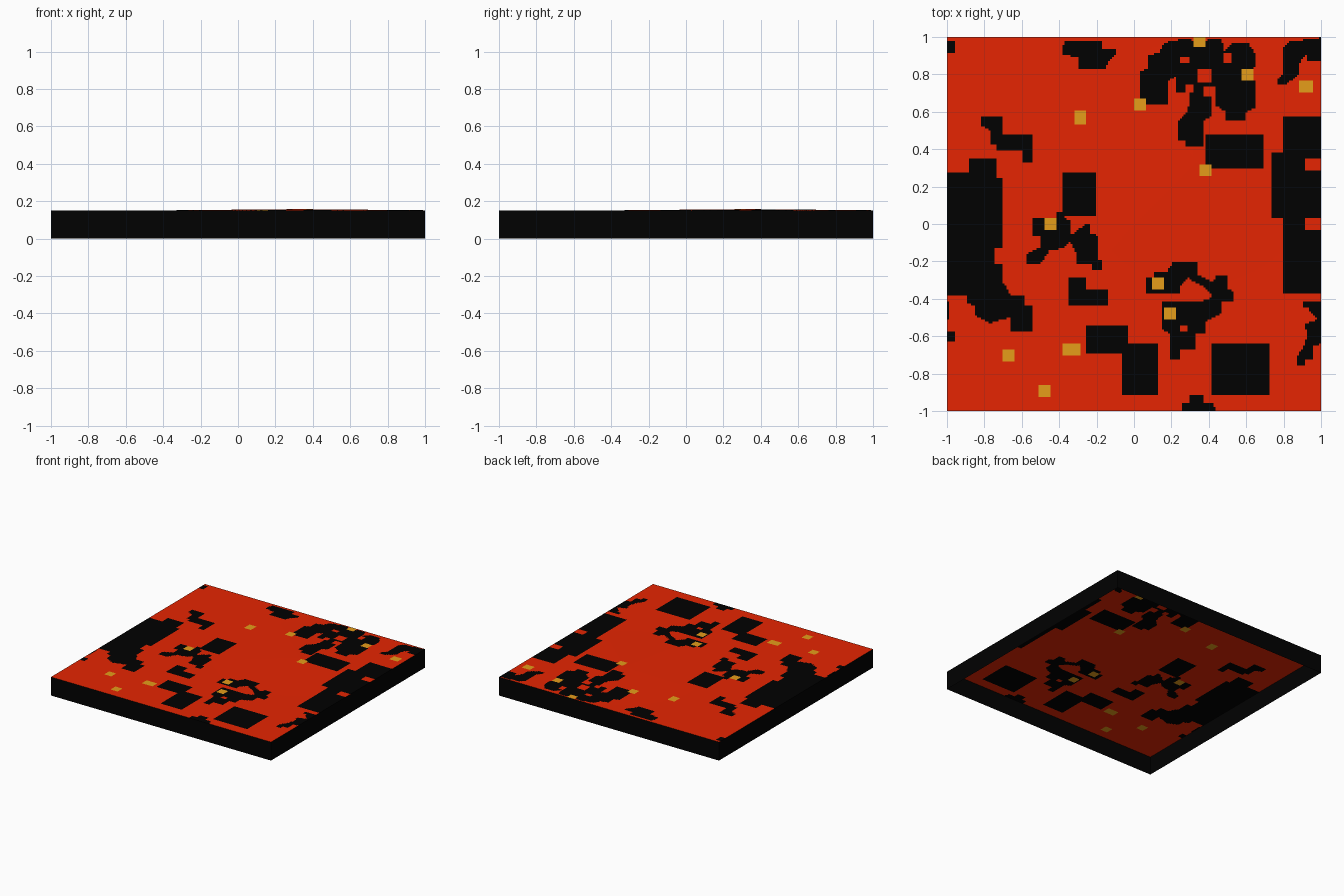
import bpy, bmesh, math

N = 188        # cells along each side of the top sheet
TOP = 0.152    # height of the slab edge


def material(name, rgb):
    m = bpy.data.materials.new(name)
    m.diffuse_color = (*rgb, 1)
    return m


lava = material("lava red", (0.79, 0.0185, 0.0005))
crust = material("crust black", (0.0003, 0.0003, 0.0003))
ember = material("ember yellow", (0.79, 0.337, 0.0103))

# Painting plan: cell -> material index. Outlines are in hundredths of a unit.
paint = {}


def inside(x, y, pts):
    hit = False
    for (ax, ay), (bx, by) in zip(pts, pts[1:] + pts[:1]):
        if (ay > y) != (by > y) and x < ax + (y - ay) * (bx - ax) / (by - ay):
            hit = not hit
    return hit


def blob(pts, index=1):
    xs, ys = [p[0] for p in pts], [p[1] for p in pts]
    cell = lambda v: min(N, max(0, int((v + 100) * N / 200)))
    for i in range(max(0, cell(min(xs)) - 1), min(N, cell(max(xs)) + 1)):
        for j in range(max(0, cell(min(ys)) - 1), min(N, cell(max(ys)) + 1)):
            if inside((i + .5) * 200 / N - 100, (j + .5) * 200 / N - 100, pts):
                paint[i, j] = index


def rects(boxes, index=1):
    for x0, y0, x1, y1 in boxes:
        blob([(x0, y0), (x1, y0), (x1, y1), (x0, y1)], index)


# Square crust plates: middle, bottom and right
rects([(-38, 4, -20, 28), (-25, -69, -3.5, -54), (-6.5, -91.5, 12.5, -63.5),
       (41, -91.5, 72.5, -63.5), (38, 29.5, 69, 47.5), (79.5, 3, 100, 57),
       (73, 3.5, 80, 38), (79.5, -37.5, 100, -3), (79.5, -3, 91.5, 3.5)])
# Small crust on the left rim
rects([(-100, 91, -96, 98), (-100, -51, -98.5, -42), (-100, -63, -96, -57.5), (98.5, 97, 100, 100)])
# Large left crust
blob([(-100, 28), (-88.5, 28), (-88.5, 35), (-73, 35), (-73, 25), (-70, 25), (-70, -13),
      (-74, -13), (-74, -21), (-70, -21), (-70, -31), (-66, -38), (-58, -38), (-58, -44),
      (-54, -44), (-54, -57), (-66, -57), (-66, -50), (-77, -53), (-85, -49),
      (-85, -44), (-89, -42), (-89, -38), (-100, -38)])
# Upper left and top blobs
blob([(-82, 57), (-70, 57), (-70, 47.5), (-54.5, 47.5), (-54.5, 33), (-60, 33), (-60, 39),
      (-73, 39), (-73, 43), (-77, 43), (-77, 50), (-82, 53)])
blob([(-37, 98), (-17, 98), (-17, 94), (-10, 94), (-10, 91), (-14, 87), (-15, 83),
      (-30, 83), (-30, 89), (-38, 91), (-38, 95)])
# Forked blob left of the middle
blob([(-54, 3), (-41, 3), (-41, 6.5), (-37, 6.5), (-37, 3), (-34, 2), (-34, -6), (-26, 0),
      (-23, 0), (-23, -5), (-19.5, -6), (-19.5, -19), (-16.5, -20), (-16.5, -24.5), (-22, -24.5),
      (-22, -21), (-31, -21), (-31, -16), (-34, -9), (-38, -13), (-45, -14),
      (-50, -21), (-57, -21), (-57, -16), (-50, -12), (-50, -6), (-54, -6)])
blob([(-35, -29), (-26, -29), (-26, -35), (-13.5, -35), (-13.5, -44), (-35, -44)])
# Broken ring below the middle
blob([(6.5, -29), (11, -29), (11, -26), (17, -26), (21, -20), (34, -20), (34, -27), (42, -31),
      (44, -28), (50, -28), (50, -35), (53.5, -36), (53.5, -41), (47, -41), (47, -48),
      (38, -52), (38, -58), (33, -58), (33, -67), (25, -67), (25, -72), (19, -72),
      (19, -59), (15, -56), (15, -42), (35, -42), (42, -39), (38, -34), (29, -29),
      (25, -33), (25, -37), (6.5, -37)])
# Bottom, lower right and upper right rim blobs
blob([(26, -100), (26, -96), (30, -96), (30, -92), (37, -92), (37, -96), (42, -96), (44, -100)])
blob([(90, -41), (100, -41), (100, -64), (96, -65), (96, -72), (91, -72), (91, -75),
      (87, -75), (87, -71), (91, -65), (93, -58), (91, -54), (98, -51), (93, -45), (90, -45)])
blob([(84, 98), (100, 99), (100, 87), (93, 87), (93, 91), (89, 87), (88, 80), (81, 74),
      (77, 74), (77, 78), (80, 80), (80, 94)])
# Cracked cluster at the top
blob([(3, 64), (18, 64), (18, 76), (22, 79), (22, 70), (30, 70), (29, 60), (23, 55), (23, 45),
      (28, 45), (28, 42), (37, 42), (37, 55), (41, 57), (41, 68), (44, 71), (44, 63), (49, 60),
      (49, 55), (60, 55), (60, 60), (65, 62), (65, 76), (60, 82), (65, 84), (65, 91),
      (61, 97), (53, 97), (48, 92), (47, 99), (40, 99), (34, 95), (30, 99),
      (19, 98), (15, 96), (14, 92), (7, 90), (7, 83), (3, 82)])
# Lava gaps inside the crust
rects([(25, 86, 30, 89.5), (34.5, 76, 41.5, 83.5), (28, 70, 32, 75), (92, 29, 100, 35.5),
       (25, -57, 29, -54), (48, 86, 52, 91), (37, 68, 44, 73)], 0)
# Ember squares
for cx, cy in [(35, 98.5), (60.5, 79.5), (92, 73), (3, 64), (-29, 57), (38, 28.5), (-45, 0),
               (12.5, -32), (19, -47.5), (-67, -70), (-48, -89), (-35, -67), (-32, -67)]:
    rects([(cx - 3.3, cy - 3.3, cx + 3.3, cy + 3.3)], 2)


def finish(name, bm, mats):
    mesh = bpy.data.meshes.new(name)
    bm.to_mesh(mesh)
    bm.free()
    for m in mats:
        mesh.materials.append(m)
    obj = bpy.data.objects.new(name, mesh)
    bpy.context.collection.objects.link(obj)


# Top sheet: flat with a very shallow swell toward the back right
bm = bmesh.new()
bmesh.ops.create_grid(bm, x_segments=N, y_segments=N, size=1)
for f in bm.faces:
    c = f.calc_center_median()
    f.material_index = paint.get((int((c.x + 1) * N / 2), int((c.y + 1) * N / 2)), 0)
for v in bm.verts:
    d = math.hypot(v.co.x - 0.33, v.co.y - 0.33)
    v.co.z = TOP + 0.006 * max(0, 1 - d / 0.66)
finish("lava_surface", bm, [lava, crust, ember])

# Side walls: a thin open skirt, no bottom
bm = bmesh.new()
corners = [(-1, -1), (1, -1), (1, 1), (-1, 1)]
low = [bm.verts.new((x, y, 0)) for x, y in corners]
high = [bm.verts.new((x, y, TOP)) for x, y in corners]
for i in range(4):
    k = (i + 1) % 4
    bm.faces.new((low[i], low[k], high[k], high[i]))
finish("side_walls", bm, [crust])
